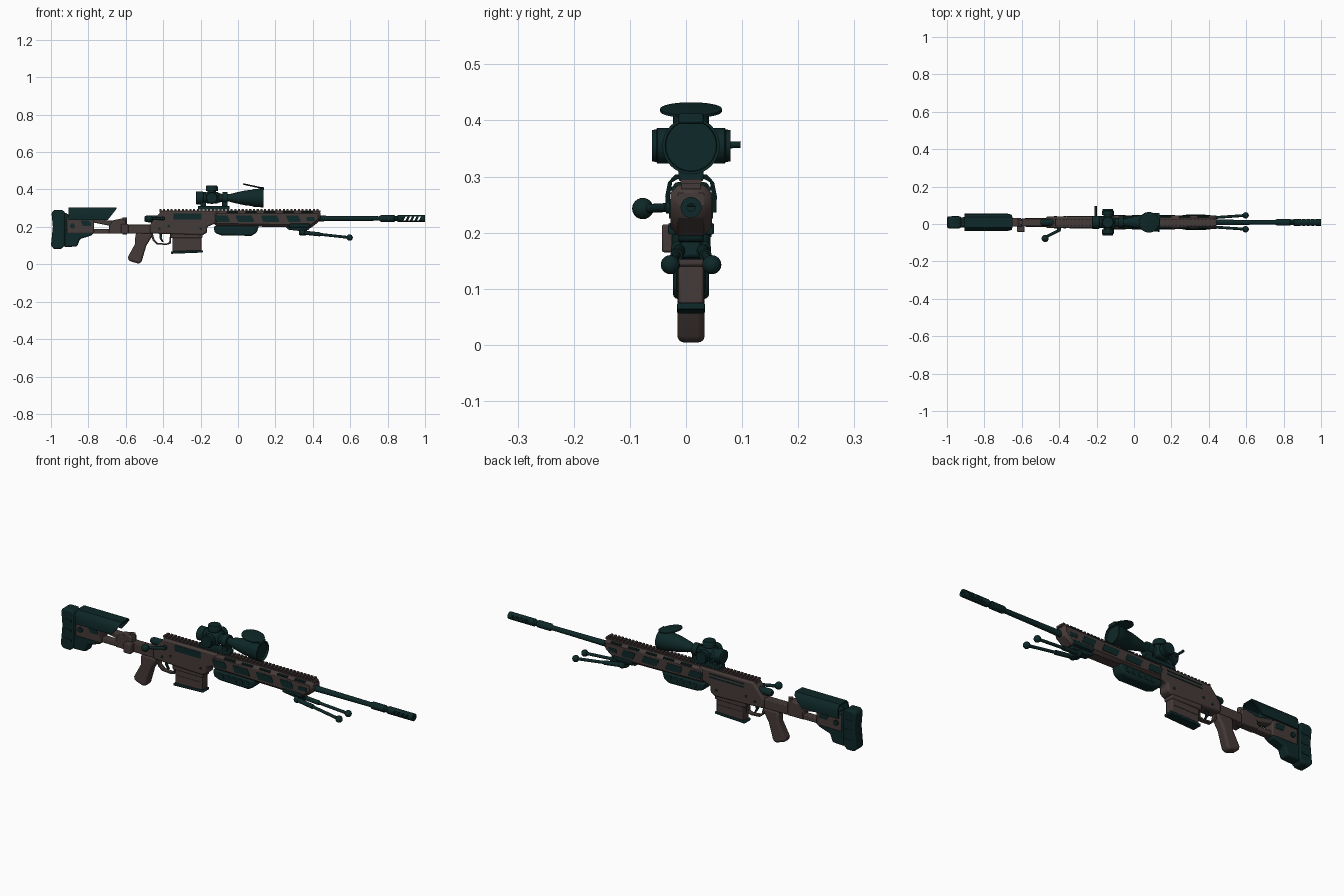
import bpy, bmesh, math
from mathutils import Vector, Matrix

if "Cube" in bpy.data.objects:
    bpy.data.objects.remove(bpy.data.objects["Cube"])

YC = 0.009  # centre plane of the rifle


def material(name, rgb):
    m = bpy.data.materials.new(name)
    m.diffuse_color = (*rgb, 1)
    m.use_nodes = True
    m.node_tree.nodes["Principled BSDF"].inputs["Base Color"].default_value = m.diffuse_color
    return m


TEAL = material("dark teal", (0.0045, 0.021, 0.021))
BROWN = material("dull brown", (0.060, 0.043, 0.040))


def finish(name, bm, mat, bevel=0.0, segs=2, angle=35):
    bmesh.ops.recalc_face_normals(bm, faces=bm.faces)
    me = bpy.data.meshes.new(name)
    bm.to_mesh(me)
    bm.free()
    ob = bpy.data.objects.new(name, me)
    bpy.context.collection.objects.link(ob)
    me.materials.append(mat)
    if bevel:
        b = ob.modifiers.new("bevel", 'BEVEL')
        b.width, b.segments, b.limit_method = bevel, segs, 'ANGLE'
        b.angle_limit = math.radians(40)
    bpy.ops.object.select_all(action='DESELECT')
    ob.select_set(True)
    bpy.context.view_layer.objects.active = ob
    bpy.ops.object.shade_smooth_by_angle(angle=math.radians(angle))
    return ob


def add_prism(bm, pts, y0, y1):
    f = bm.faces.new([bm.verts.new((x, YC + y0, z)) for x, z in pts])
    r = bmesh.ops.extrude_face_region(bm, geom=[f])
    vs = [v for v in r["geom"] if isinstance(v, bmesh.types.BMVert)]
    bmesh.ops.translate(bm, verts=vs, vec=(0, y1 - y0, 0))


def prism(name, pts, half, mat, bevel=0.004, y0=None, segs=2):
    """Side profile (x, z) extruded across y."""
    bm = bmesh.new()
    add_prism(bm, pts, -half if y0 is None else y0, half)
    return finish(name, bm, mat, bevel, segs)


def rect(x0, x1, z0, z1):
    return [(x0, z0), (x1, z0), (x1, z1), (x0, z1)]


def slot(x0, x1, z0, z1, c=0.012):
    return [(x0 + c, z0), (x1, z0), (x1, z0 + 0.3 * (z1 - z0)), (x1 - c, z1), (x0, z1), (x0, z1 - 0.3 * (z1 - z0))]


def side_plates(name, pts, half, mat, sides=(-1, 1)):
    bm = bmesh.new()
    for s in sides:
        add_prism(bm, pts, s * (half - 0.004), s * (half + 0.002))
    return finish(name, bm, mat)


def lathe(name, prof, origin, axis, mat, n=32):
    """Profile (distance, radius) spun around an axis through origin."""
    bm = bmesh.new()
    q = Vector((0, 0, 1)).rotation_difference(Vector(axis).normalized()).to_matrix()
    o = Vector(origin)
    rings = [[bm.verts.new(o + q @ Vector((r * math.cos(2 * math.pi * i / n), r * math.sin(2 * math.pi * i / n), d)))
              for i in range(n)] for d, r in prof]
    for a, b in zip(rings, rings[1:]):
        for i in range(n):
            bm.faces.new((a[i], a[(i + 1) % n], b[(i + 1) % n], b[i]))
    bm.faces.new(rings[0])
    bm.faces.new(rings[-1])
    return finish(name, bm, mat)


def rod(name, a, b, r, mat, n=16):
    d = Vector(b) - Vector(a)
    return lathe(name, [(0, r), (d.length, r)], a, d, mat, n)


def ball(name, c, r, mat):
    bm = bmesh.new()
    bmesh.ops.create_uvsphere(bm, u_segments=20, v_segments=12, radius=r, matrix=Matrix.Translation(c))
    return finish(name, bm, mat)


# Butt pad and rear stock
prism("butt_pad", [(-1, .10), (-.985, .082), (-.945, .082), (-.925, .1), (-.925, .28), (-.94, .29), (-.985, .29),
                   (-.997, .275), (-.99, .2)], .032, TEAL, .008, segs=3)
prism("rear_stock", [(-.93, .092), (-.86, .095), (-.845, .135), (-.78, .155), (-.77, .175), (-.92, .275), (-.93, .275)],
      .027, TEAL, .008)
prism("stock_plate", [(-.915, .165), (-.77, .165), (-.77, .235), (-.79, .25), (-.915, .25)], .029, BROWN, .005)
prism("stock_core", rect(-.9, -.72, .24, .272), .018, TEAL)
side_plates("stock_plate_recess", slot(-.84, -.785, .205, .235), .029, TEAL)
lathe("stock_knob", [(-.036, .013), (.036, .013)], (-.885, YC, .205), (0, 1, 0), TEAL, 20)
for i in range(3):
    side_plates(f"butt_groove_{i}", rect(-.975, -.935, .13 + .05 * i, .14 + .05 * i), .032, TEAL)

# Cheek rest: arched shell with a raked front edge
bm = bmesh.new()
arch = [(-.045, .236), (-.046, .265), (-.041, .29), (-.028, .304), (.028, .304), (.041, .29), (.046, .265), (.045, .236)]
inner = [(y * .82, min(z, .296) if abs(y) < .04 else z) for y, z in reversed(arch)]
ends = []
for front in (0, 1):
    ends.append([bm.verts.new((-.65 - max(0, .295 - z) * .8 if front else -.905, YC + y, z)) for y, z in arch + inner])
n = len(ends[0])
for i in range(n):
    bm.faces.new((ends[0][i], ends[0][(i + 1) % n], ends[1][(i + 1) % n], ends[1][i]))
for e in ends:
    bm.faces.new(e)
finish("cheek_rest", bm, TEAL)

# Skeleton struts between stock and receiver
prism("lower_strut", rect(-.78, -.60, .165, .19), .018, BROWN)
prism("upper_strut", [(-.78, .225), (-.68, .205), (-.66, .215), (-.66, .235), (-.70, .235), (-.78, .25)], .018, BROWN)
prism("hinge_block", [(-.69, .165), (-.60, .165), (-.60, .235), (-.62, .245), (-.67, .235), (-.69, .205)], .022, BROWN)
prism("hinge_latch", rect(-.625, -.585, .165, .215), -.02, BROWN, .004, y0=-.052)
rod("hinge_pin", (-.605, YC, .16), (-.605, YC, .25), .012, BROWN)
prism("receiver_tang", rect(-.60, -.44, .165, .213), .021, BROWN)

# Receiver
prism("receiver", [(-.47, .165), (-.19, .155), (-.165, .17), (-.165, .20), (-.13, .215), (-.10, .215), (-.10, .285),
                   (-.41, .285), (-.44, .25), (-.47, .215)], .031, BROWN, .008)
side_plates("ejection_port", rect(-.345, -.195, .240, .272), .031, TEAL, (-1,))
side_plates("receiver_groove", rect(-.36, -.16, .262, .268), .031, TEAL, (1,))
side_plates("receiver_lower_groove", rect(-.36, -.16, .245, .251), .031, TEAL, (1,))
for i, (x, z) in enumerate([(-.42, .19), (-.37, .205), (-.20, .19)]):
    lathe(f"receiver_screw_{i}", [(-.033, .007), (.033, .007)], (x, YC, z), (0, 1, 0), TEAL, 12)

# Bolt and handle
lathe("bolt_shroud", [(0, .012), (.01, .018), (.07, .019), (.1, .015)], (-.50, YC, .243), (1, 0, 0), TEAL, 24)
rod("bolt_root", (-.40, YC - .02, .245), (-.40, YC - .045, .245), .011, TEAL)
rod("bolt_handle", (-.395, YC - .04, .245), (-.47, YC - .078, .243), .008, TEAL)
ball("bolt_knob", (-.475, YC - .086, .243), .019, TEAL)

# Grip, trigger and guard
prism("grip", [(-.545, .17), (-.455, .165), (-.465, .14), (-.49, .10), (-.515, .015), (-.53, .002), (-.585, .02),
               (-.588, .04), (-.55, .11), (-.55, .14)], .024, BROWN, .011, segs=3)
prism("trigger_guard", [(-.47, .165), (-.455, .125), (-.435, .107), (-.385, .103), (-.36, .11), (-.355, .165), (-.363, .165),
                        (-.368, .117), (-.385, .111), (-.43, .115), (-.446, .13), (-.455, .165)], .012, BROWN, .002)
prism("trigger", [(-.42, .165), (-.405, .165), (-.408, .14), (-.398, .12), (-.405, .118), (-.42, .14)], .006, TEAL, .002)

# Magazine
prism("magazine_well", rect(-.362, -.19, .14, .175), .028, BROWN, .005)
prism("magazine", [(-.35, .068), (-.195, .073), (-.195, .15), (-.35, .15)], .022, BROWN)
prism("magazine_base", [(-.358, .056), (-.188, .063), (-.188, .075), (-.358, .069)], .025, TEAL, .003)
side_plates("magazine_rib", rect(-.34, -.205, .108, .114), .022, BROWN)

# Handguard with recesses and under grip
prism("handguard", [(-.13, .205), (.30, .198), (.39, .195), (.442, .235), (.442, .285), (-.13, .285)], .037, BROWN, .014,
      segs=1)
for i, (a, b) in enumerate([(-.125, -.045), (-.01, .085), (.125, .22), (.26, .335)]):
    side_plates(f"handguard_slot_{i}", slot(a, b, .225, .260), .037, TEAL)
for i in range(5):
    x = -.06 + .1 * i
    for s in (-1, 1):
        rod(f"upper_slot_{i}_{s}", (x, YC + s * .030, .2775), (x + .06, YC + s * .030, .2775), .006, TEAL, 10)
side_plates("front_slot", rect(.365, .41, .232, .252), .037, TEAL)
prism("under_grip", [(-.13, .205), (-.125, .168), (-.09, .155), (.07, .152), (.10, .168), (.112, .207)], .033, TEAL, .010)
for i in range(5):
    side_plates(f"under_grip_rib_{i}", slot(-.09 + .036 * i, -.064 + .036 * i, .172, .195, .005), .033, TEAL)

# Top rail with teeth
bm = bmesh.new()
add_prism(bm, rect(-.42, .442, .278, .288), -.017, .017)
for i in range(43):
    x = -.42 + .02 * i
    add_prism(bm, rect(x, x + .011, .287, .296), -.019, .019)
finish("top_rail", bm, BROWN)

# Barrel and muzzle brake with slanted through slots
lathe("barrel", [(0, .016), (.1, .014), (.40, .0115)], (.40, YC, .245), (1, 0, 0), TEAL)
lathe("muzzle_collar", [(0, .012), (.01, .018), (.08, .018), (.085, .014), (.11, .014)], (.755, YC, .245), (1, 0, 0), TEAL)
brake = lathe("muzzle_brake", [(0, .014), (.006, .0185), (.15, .0185), (.15, .007), (.10, .007)], (.85, YC, .245),
              (1, 0, 0), TEAL)
bm = bmesh.new()
for i in range(4):
    x = .885 + .024 * i
    add_prism(bm, [(x, .234), (x + .011, .234), (x + .021, .256), (x + .010, .256)], -.05, .05)
cutter = finish("brake_slot_cutter", bm, TEAL)
cutter.hide_render = True
cutter.hide_set(True)
cut = brake.modifiers.new("slots", 'BOOLEAN')
cut.operation, cut.object, cut.solver = 'DIFFERENCE', cutter, 'EXACT'
bpy.context.view_layer.objects.active = brake
bpy.ops.object.modifier_apply(modifier="slots")
bpy.data.objects.remove(cutter)

# Folded bipod
prism("bipod_mount", [(.25, .205), (.27, .185), (.33, .178), (.38, .185), (.39, .21)], .022, TEAL)
prism("bipod_block", rect(.325, .37, .155, .195), .018, TEAL, .006)
for s, side in ((-1, "right"), (1, "left")):
    prism(f"bipod_clamp_{side}", rect(.275, .385, .197, .217), s * .041, TEAL, .003, y0=s * .02)
    hip, knee, foot = (Vector(p) for p in ((.345, YC + s * .02, .170), (.44, YC + s * .026, .160), (.597, YC + s * .037, .143)))
    ball(f"bipod_hinge_{side}", hip, .016, TEAL)
    rod(f"bipod_upper_leg_{side}", hip, knee, .011, TEAL)
    rod(f"bipod_lower_leg_{side}", knee, foot, .0075, TEAL)
    ball(f"bipod_foot_{side}", foot, .017, TEAL)

# Scope
SZ = .355
lathe("scope_body", [(-.225, .030), (-.222, .035), (-.188, .035), (-.183, .029), (-.165, .027), (-.10, .025), (-.08, .020),
                     (-.045, .020), (-.02, .027), (.04, .040), (.075, .043), (.08, .047), (.135, .051), (.135, .046),
                     (.125, .045)], (0, YC, SZ), (1, 0, 0), TEAL, 40)
prism("turret_housing", rect(-.175, -.10, SZ - .03, SZ + .032), .032, TEAL, .012)
turret = [(.028, .024), (.038, .024), (.039, .032), (.060, .032), (.062, .029), (.070, .028)]
for s, side in ((-1, "right"), (1, "left")):
    lathe(f"side_turret_{side}", turret, (-.14, YC, SZ), (0, s, 0), TEAL, 28)
lathe("top_turret", [(.028, .022), (.036, .022), (.037, .032), (.058, .032), (.066, .028)], (-.14, YC, SZ), (0, 0, 1), TEAL, 28)
rod("zoom_lever", (-.205, YC + .03, SZ), (-.205, YC + .088, SZ + .002), .006, TEAL)
for i, x in enumerate((-.185, -.07)):
    lathe(f"scope_ring_{i}", [(-.014, .031), (.014, .031)], (x, YC, SZ), (1, 0, 0), TEAL)
    prism(f"ring_foot_{i}", rect(x - .015, x + .015, .298, SZ - .01), .021, TEAL, .003)
prism("scope_base", rect(-.215, -.045, .292, .312), .022, TEAL, .003)

# Raised lens cover
lathe("lens_cover", [(-.004, .047), (-.002, .055), (.003, .055), (.004, .050)], (.08, YC, .418), (.21, 0, .98), TEAL, 36)
prism("lens_cover_hinge", rect(.118, .138, .395, .412), .022, TEAL, .003)
